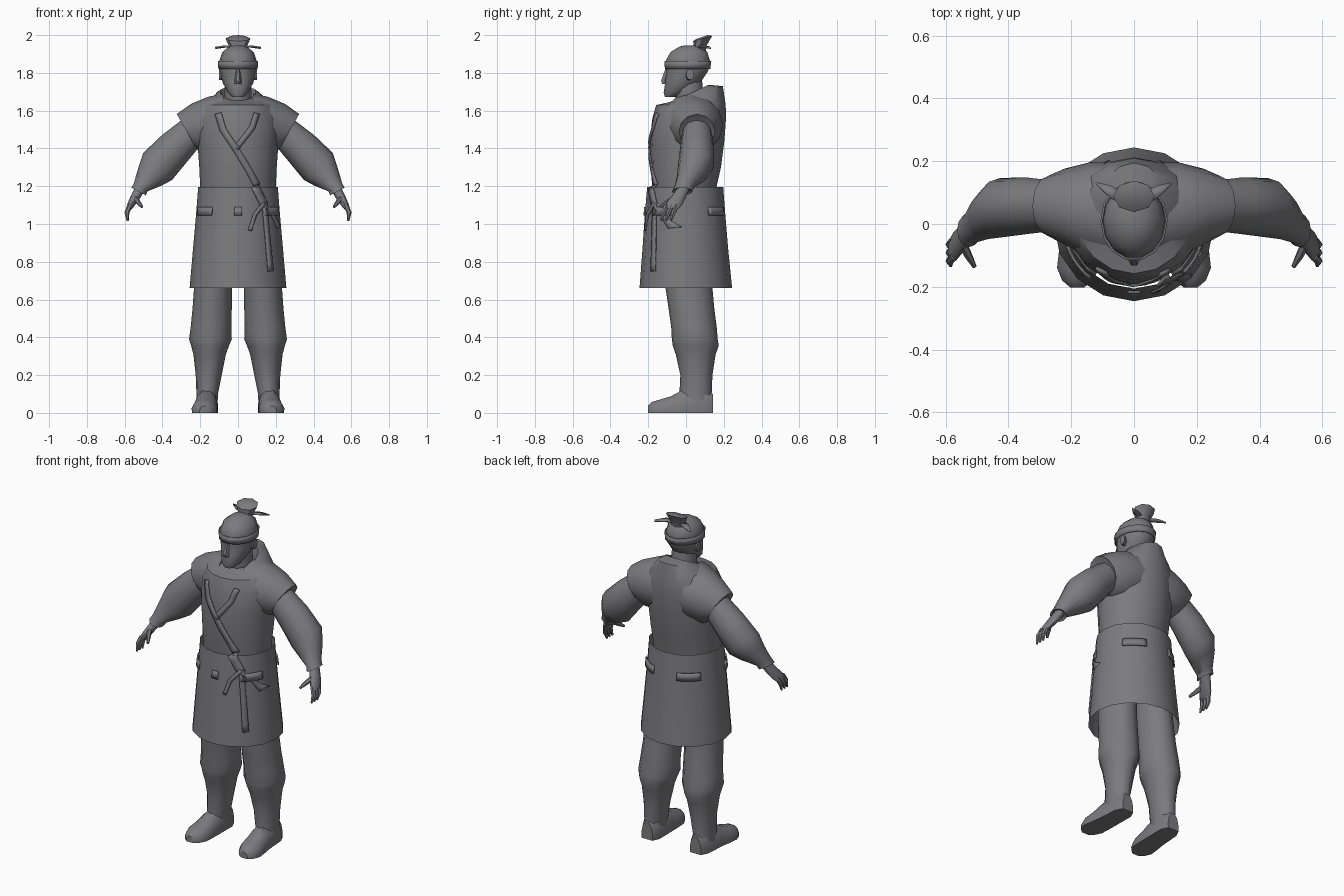
import bpy, bmesh, math
from mathutils import Vector as V
from mathutils.bvhtree import BVHTree

if "Cube" in bpy.data.objects:
    bpy.data.objects.remove(bpy.data.objects["Cube"])

grey = bpy.data.materials.new("slate grey")
grey.diffuse_color = (0.2, 0.2, 0.21, 1)
grey.use_nodes = True
grey.node_tree.nodes["Principled BSDF"].inputs["Base Color"].default_value = grey.diffuse_color


def grid(name, rows, closed=True, caps=(True, True), mirror=False, angle=40, thick=0):
    """Skin a list of point rows into one surface."""
    bm = bmesh.new()
    vr = [[bm.verts.new(p) for p in r] for r in rows]
    n = len(vr[0])
    for a, b in zip(vr, vr[1:]):
        for i in range(n if closed else n - 1):
            j = (i + 1) % n
            bm.faces.new((a[i], a[j], b[j], b[i]))
    if closed and caps[0]:
        bm.faces.new(vr[0][::-1])
    if closed and caps[1]:
        bm.faces.new(vr[-1])
    bmesh.ops.recalc_face_normals(bm, faces=bm.faces)
    me = bpy.data.meshes.new(name)
    bm.to_mesh(me)
    bm.free()
    me.materials.append(grey)
    ob = bpy.data.objects.new(name, me)
    bpy.context.collection.objects.link(ob)
    bpy.ops.object.select_all(action='DESELECT')
    ob.select_set(True)
    bpy.context.view_layer.objects.active = ob
    bpy.ops.object.shade_smooth_by_angle(angle=math.radians(angle))
    if thick:
        m = ob.modifiers.new("thickness", 'SOLIDIFY')
        m.thickness, m.offset = thick, 0
    if mirror:
        m = ob.modifiers.new("mirror", 'MIRROR')
        m.use_clip = m.use_mirror_merge = False
    return ob


def ring(c, u, v, n=12):
    c, u, v = V(c), V(u), V(v)
    return [c + u * math.cos(t) + v * math.sin(t)
            for t in (2 * math.pi * i / n for i in range(n))]


def level(z, y0, y1, rx, x=0, n=16):
    """Horizontal ring from front y0 to back y1."""
    return ring((x, (y0 + y1) / 2, z), (rx, 0, 0), (0, (y1 - y0) / 2, 0), n)


def arm_ring(c, dx, dz, hy):
    """Ring across the arm, slanted by dx, dz."""
    return ring(c, (dx, 0, dz), (0, hy, 0), 12)


# Tunic body with raised collar
torso = grid("tunic", [
    level(1.08, -.165, .15, .19), level(1.19, -.178, .16, .2),
    level(1.3, -.187, .185, .205), level(1.44, -.192, .203, .215),
    level(1.56, -.178, .212, .22), level(1.63, -.158, .21, .185),
    ring((0, .045, 1.685), (.115, 0, 0), (0, .15, .045), 16),
    ring((0, .03, 1.695), (.095, 0, 0), (0, .09, .042), 16),
    ring((0, .03, 1.64), (.075, 0, 0), (0, .08, .03), 16)])

# Shoulder caps of the tunic
grid("shoulder_cap", [
    arm_ring((.06, .03, 1.54), .02, .15, .165),
    arm_ring((.14, .045, 1.525), .02, .148, .152),
    arm_ring((.22, .055, 1.505), .03, .13, .122),
    arm_ring((.272, .058, 1.49), .052, .092, .096),
    arm_ring((.262, .058, 1.485), .046, .08, .086)], mirror=True)

# Puffed sleeves narrowing to the cuffs
grid("sleeve", [
    arm_ring((.24, .058, 1.49), .045, .07, .078),
    arm_ring((.34, .058, 1.395), .06, .078, .09),
    arm_ring((.425, .052, 1.305), .076, .072, .095),
    arm_ring((.465, .03, 1.252), .062, .048, .078),
    arm_ring((.515, -.01, 1.195), .036, .022, .052),
    arm_ring((.526, -.02, 1.172), .038, .02, .054),
    arm_ring((.522, -.018, 1.18), .026, .014, .04)], mirror=True)

# Hands: palm, fingers and thumb
grid("palm", [
    arm_ring((.52, -.015, 1.185), .024, .012, .034),
    arm_ring((.545, -.042, 1.14), .022, .01, .04),
    arm_ring((.568, -.068, 1.1), .017, .008, .046),
    arm_ring((.58, -.08, 1.08), .012, .005, .04)], mirror=True)


def digit(name, pts, radii):
    rows = []
    for i, (p, r) in enumerate(zip(pts, radii)):
        d = V(pts[min(i + 1, len(pts) - 1)]) - V(pts[max(i - 1, 0)])
        u = d.cross(V((0, 1, 0))).normalized()
        rows.append(ring(p, u * r, d.cross(u).normalized() * r, 6))
    grid(name, rows, mirror=True)


for k in range(3):
    y = -.05 - .026 * k
    digit("finger", [(.572, y, 1.1), (.588, y - .016, 1.06), (.584, y - .03, 1.018)],
          (.014, .013, .006))
digit("thumb", [(.548, -.06, 1.14), (.528, -.1, 1.115), (.508, -.136, 1.09)],
      (.015, .013, .007))

# Open wrap skirt
skirt = grid("skirt", [
    level(1.195, -.206, .197, .211), level(1.05, -.218, .208, .222),
    level(.86, -.231, .224, .239), level(.662, -.246, .244, .256)], caps=(False, False))


# Belt patches showing at intervals around the skirt
def belt_patch(name, a0, a1, mirror=True):
    rows = []
    for z, k in ((1.045, 1.018), (1.09, 1.014)):
        s = (1.19 - z) / .53
        rx, ry = (.21 + .045 * s) * k, (.202 + .043 * s) * k
        angles = [math.radians(a0 + (a1 - a0) * i / 6) for i in range(7)]
        rows.append([(rx * math.cos(t), ry * math.sin(t) - .004, z) for t in angles])
    grid(name, rows, closed=False, mirror=mirror, thick=.008)


belt_patch("belt_side_front", 308, 342)
belt_patch("belt_side_back", 35, 70)
belt_patch("belt_front", 265, 275, False)

# Sash ribbons laid over the tunic and skirt
trees = [BVHTree.FromPolygons([v.co for v in o.data.vertices],
                              [p.vertices[:] for p in o.data.polygons]) for o in (torso, skirt)]


def drape(x, z):
    hits = [t.ray_cast(V((x, -1, z)), V((0, 1, 0)))[0] for t in trees]
    return V((x, min([h.y for h in hits if h] or [-.1]) - .006, z))


def ribbon(name, pts, w):
    path = []
    for a, b in zip(pts, pts[1:]):
        path += [V(a).lerp(V(b), i / 5) for i in range(5)]
    path.append(V(pts[-1]))
    left, right = [], []
    for i, p in enumerate(path):
        d = (path[min(i + 1, len(path) - 1)] - path[max(i - 1, 0)]).normalized() * w / 2
        left.append(drape(p.x - d.y, p.y + d.x))
        right.append(drape(p.x + d.y, p.y - d.x))
    grid(name, [left, right], closed=False, thick=.008)


ribbon("lapel_left", [(-.105, 1.585), (-.08, 1.5), (-.01, 1.395), (.06, 1.28), (.1, 1.205)], .034)
ribbon("lapel_right", [(.1, 1.585), (.075, 1.51), (-.01, 1.4)], .03)
ribbon("sash_knot", [(.09, 1.2), (.14, 1.1)], .04)
ribbon("sash_tail_short", [(.14, 1.11), (.09, 1.05), (.063, .965)], .02)
ribbon("sash_tail_long", [(.14, 1.11), (.155, .95), (.173, .75)], .026)
ribbon("sash_tail_side", [(.135, 1.1), (.18, 1.06), (.218, .98)], .018)

# Baggy trousers gathered below the knee
grid("trouser_leg", [
    level(.95, -.12, .13, .085, .11, 12), level(.66, -.108, .14, .1, .133, 12),
    level(.55, -.092, .15, .104, .137, 12), level(.45, -.078, .163, .108, .143, 12),
    level(.39, -.075, .168, .113, .146, 12), level(.355, -.07, .173, .1, .148, 12),
    level(.31, -.054, .157, .086, .15, 12), level(.2, -.03, .14, .069, .155, 12),
    level(.1, -.035, .136, .057, .163, 12), level(.03, -.035, .136, .057, .166, 12)],
    mirror=True)


# Shoes, built heel to toe with flat soles
def shoe_ring(y, x, w, h):
    return [(x + w * a, y, h * b) for a, b in
            ((-1, 0), (1, 0), (1.02, .35), (.8, .75), (.35, 1), (-.35, 1), (-.8, .75), (-1.02, .35))]


grid("shoe", [
    shoe_ring(.142, .162, .036, .1), shoe_ring(.1, .163, .056, .13),
    shoe_ring(-.025, .168, .06, .118), shoe_ring(-.08, .173, .064, .088),
    shoe_ring(-.14, .178, .066, .07), shoe_ring(-.18, .18, .048, .058),
    shoe_ring(-.202, .181, .022, .036)], mirror=True)

# Neck and head
grid("neck", [level(1.6, -.05, .1, .075, n=12), level(1.76, -.06, .085, .068, n=12)])
grid("head", [
    level(1.672, -.112, -.05, .03, n=14), level(1.695, -.12, 0, .054, n=14),
    level(1.75, -.112, .08, .082, n=14), level(1.81, -.105, .12, .095, n=14),
    level(1.865, -.11, .13, .099, n=14), level(1.91, -.085, .115, .083, n=14),
    level(1.937, -.04, .085, .05, n=14), level(1.946, -.01, .06, .02, n=14)])
grid("headband", [level(1.822, -.112, .129, .101, n=14),
                  level(1.862, -.115, .134, .104, n=14)], caps=(False, False), thick=.006)
grid("nose", [level(1.742, -.128, -.095, .018, n=6), level(1.758, -.135, -.09, .019, n=6),
              level(1.82, -.112, -.085, .01, n=6)])
grid("ear", [arm_ring((.08, .015, 1.79), 0, .03, .018),
             arm_ring((.101, .022, 1.792), 0, .028, .02)], mirror=True)

# Topknot and its tie ends
grid("topknot", [
    level(1.91, .035, .105, .036, n=8), level(1.945, .04, .11, .05, n=8),
    ring((0, .088, 1.982), (.066, 0, 0), (0, .05, .014), 8),
    ring((0, .085, 1.99), (.042, 0, 0), (0, .03, .01), 8)])
grid("topknot_tie", [
    [(.03, .06, 1.938), (.075, .082, 1.941), (.122, .128, 1.934)],
    [(.03, .1, 1.938), (.075, .122, 1.937), (.118, .132, 1.93)]],
    closed=False, mirror=True, thick=.008)
